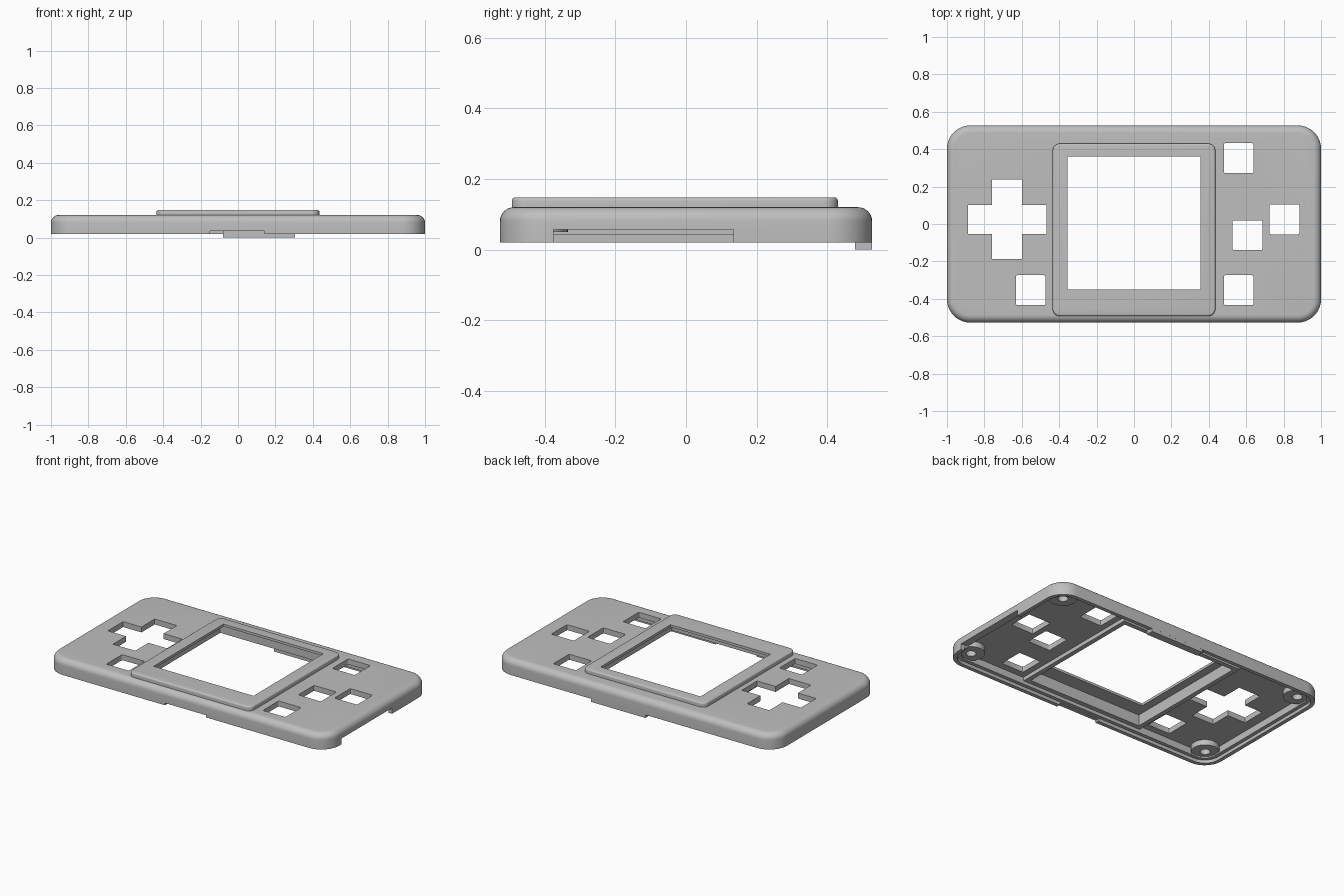
import bpy, bmesh
from math import pi, sin, cos, radians

if "Cube" in bpy.data.objects:
    bpy.data.objects.remove(bpy.data.objects["Cube"], do_unlink=True)

grey = bpy.data.materials.new("light_grey_plastic")
grey.use_nodes = True
colour = (0.52, 0.52, 0.52, 1)
grey.diffuse_color = colour
grey.node_tree.nodes["Principled BSDF"].inputs["Base Color"].default_value = colour


def rounded_block(name, x, y, radius, layers, steps=10):
    """Rounded rectangle stacked in (height, inset) layers; x and y are ranges."""
    bm = bmesh.new()
    rings = []
    for z, inset in layers:
        r = max(radius - inset, 0.002)
        x0, x1, y0, y1 = x[0] + inset + r, x[1] - inset - r, y[0] + inset + r, y[1] - inset - r
        ring = []
        for k, (cx, cy) in enumerate([(x1, y1), (x0, y1), (x0, y0), (x1, y0)]):
            for i in range(steps + 1):
                a = (k + i / steps) * pi / 2
                ring.append(bm.verts.new((cx + r * cos(a), cy + r * sin(a), z)))
        rings.append(ring)
    for low, high in zip(rings, rings[1:]):
        for i in range(len(low)):
            j = (i + 1) % len(low)
            bm.faces.new((low[i], low[j], high[j], high[i]))
    bm.faces.new(rings[0][::-1])
    bm.faces.new(rings[-1])
    return finish(name, bm)


def box(name, x, y, z):
    bm = bmesh.new()
    bmesh.ops.create_cube(bm, size=1)
    for v in bm.verts:
        v.co = [(a + b) / 2 + c * (b - a) for (a, b), c in zip((x, y, z), v.co)]
    return finish(name, bm)


def cylinder(name, x, y, z, radius):
    bm = bmesh.new()
    bmesh.ops.create_cone(bm, cap_ends=True, segments=32, radius1=radius,
                          radius2=radius, depth=z[1] - z[0])
    bmesh.ops.translate(bm, verts=bm.verts, vec=(x, y, (z[0] + z[1]) / 2))
    return finish(name, bm)


def finish(name, bm):
    mesh = bpy.data.meshes.new(name)
    bm.to_mesh(mesh)
    bm.free()
    mesh.materials.append(grey)
    obj = bpy.data.objects.new(name, mesh)
    bpy.context.collection.objects.link(obj)
    return obj


def combine(target, tool, operation):
    mod = target.modifiers.new(operation, 'BOOLEAN')
    mod.operation, mod.solver, mod.object = operation, 'EXACT', tool
    bpy.context.view_layer.objects.active = target
    bpy.ops.object.modifier_apply(modifier=mod.name)
    bpy.data.objects.remove(tool, do_unlink=True)


def cut(tool):
    combine(shell, tool, 'DIFFERENCE')


def add(tool):
    combine(shell, tool, 'UNION')


def fillet(z_top, r, steps=8):
    """Layers of a rounded top edge."""
    return [(z_top - r + r * sin(a), r - r * cos(a))
            for a in (i / steps * pi / 2 for i in range(steps + 1))]


# Outer shell, hollowed from below with a stepped rim
wide, deep = (-1, 1), (-0.527, 0.527)
shell = rounded_block("front_shell", wide, deep, 0.125, [(0.02, 0)] + fillet(0.12, 0.04))
cut(rounded_block("cavity", wide, deep, 0.125, [(0.04, 0.048), (0.085, 0.048)]))
cut(rounded_block("rim_step", wide, deep, 0.125, [(0, 0.025), (0.041, 0.025)]))

# Raised screen surround and the frame behind it
add(rounded_block("screen_surround", (-0.435, 0.435), (-0.493, 0.43), 0.04,
                  [(0.1, 0)] + fillet(0.148, 0.01, 4)))
add(box("screen_frame", (-0.44, 0.44), (-0.475, 0.435), (0.06, 0.1)))
cut(box("screen_pocket", (-0.41, 0.41), (-0.445, 0.405), (0, 0.132)))
cut(box("screen_window", (-0.355, 0.355), (-0.35, 0.36), (0, 0.2)))

# Direction pad opening
cut(box("pad_across", (-0.888, -0.468), (-0.053, 0.102), (0, 0.2)))
cut(box("pad_along", (-0.758, -0.6), (-0.187, 0.237), (0, 0.2)))

# Square button openings
for x, y in [(0.56, 0.352), (0.56, -0.354), (-0.552, -0.354), (0.606, -0.06), (0.804, 0.025)]:
    cut(rounded_block("button_hole", (x - 0.08, x + 0.08), (y - 0.08, y + 0.08),
                      0.008, [(0, 0), (0.2, 0)], 3))

# Notches in the side and front walls
cut(box("side_notch", (0.9, 1.1), (-0.375, 0.135), (0, 0.057)))
cut(box("front_notch", (-0.15, 0.143), (-0.6, -0.478), (0, 0.034)))

# Corner screw posts with blind holes
for sx in (-1, 1):
    for sy in (-1, 1):
        add(cylinder("screw_post", sx * 0.89, sy * 0.417, (0.05, 0.1), 0.083))
        cut(cylinder("screw_hole", sx * 0.89, sy * 0.417, (0, 0.095), 0.03))

# Tab below the back wall
add(box("back_tab", (-0.08, 0.305), (0.479, 0.5268), (0, 0.045)))

bpy.ops.object.select_all(action='DESELECT')
shell.select_set(True)
bpy.context.view_layer.objects.active = shell
bpy.ops.object.shade_smooth_by_angle(angle=radians(30))
